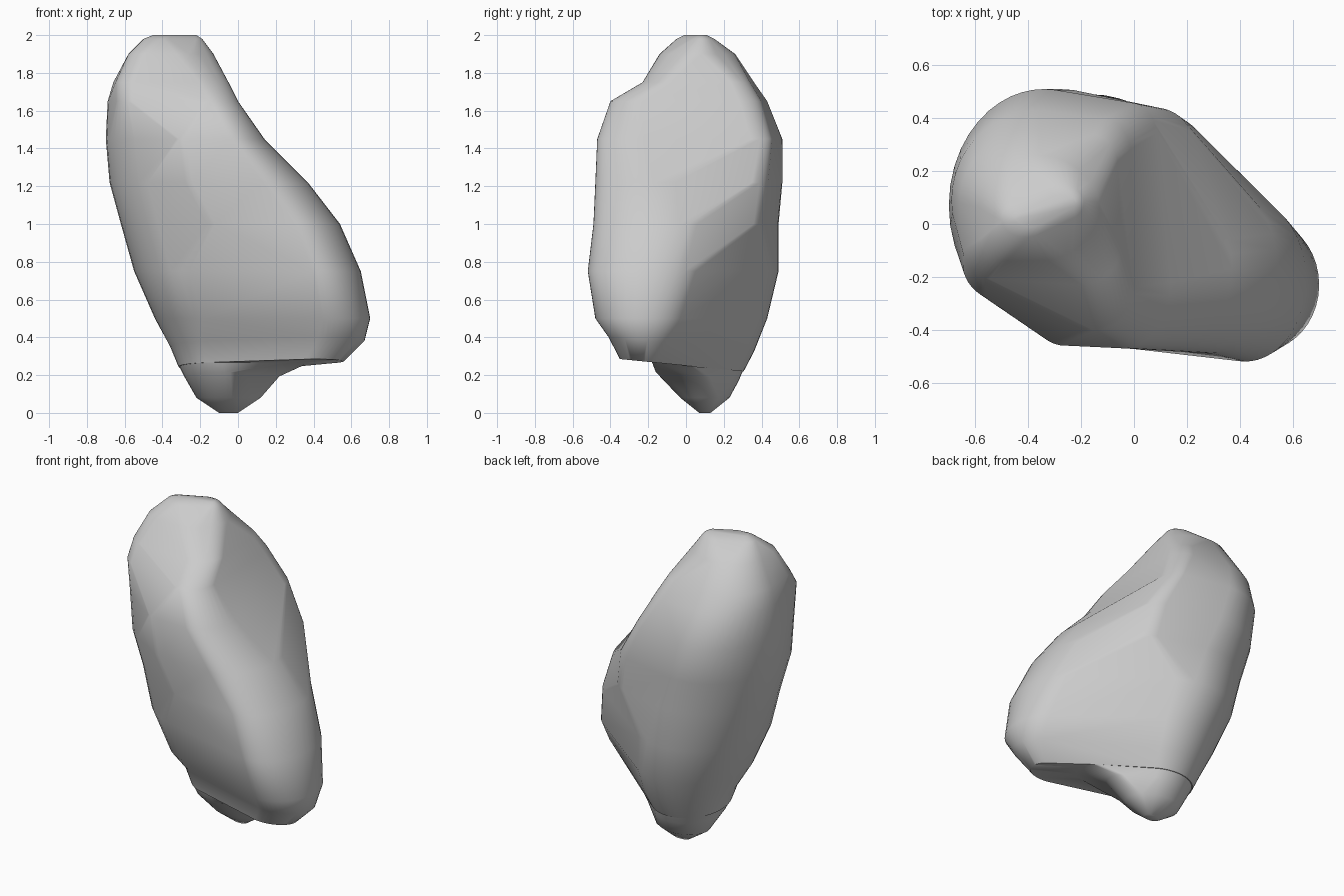
import bpy
import bmesh
import math
from mathutils import Vector

default_cube = bpy.data.objects.get("Cube")
if default_cube:
    bpy.data.objects.remove(default_cube, do_unlink=True)

SIDES = 44

# Each level: height, forward rise, then ovals as (centre x, centre y, radius x, radius y)
# Foot and arched underside of the bulge
FOOT = [
    (0.00, 0, (-.05, .10, .05, .03), (-.03, .10, .03, .03)),
    (0.08, 0, (-.06, .10, .16, .13), (.02, .10, .10, .10)),
    (0.20, .1, (-.07, .06, .215, .22), (.13, .05, .09, .10)),
    (0.25, .1, (-.08, .06, .23, .24), (.24, -.05, .11, .13)),
    (0.25, .1, (-.08, .06, .235, .245), (.41, -.23, .15, .12)),
]
# Main mass, side bulge, then rear shoulder and front swell
TRUNK = [
    (0.36, .10, (-.08, .07, .28, .29), (.48, -.23, .19, .18)),
    (0.50, 0, (-.10, .06, .34, .37), (.48, -.23, .22, .25)),
    (0.75, 0, (-.16, .06, .39, .43), (.42, -.21, .23, .31)),
    (1.00, 0, (-.20, .06, .42, .43), (.30, -.16, .24, .33),
     (.12, .26, .15, .15), (-.10, -.29, .16, .17)),
    (1.22, 0, (-.28, .06, .40, .45), (.13, -.17, .24, .31),
     (.08, .28, .15, .16), (-.22, -.32, .14, .14)),
    (1.45, 0, (-.34, .07, .36, .44), (-.04, -.22, .18, .25),
     (-.02, .32, .11, .14), (-.26, -.32, .13, .14)),
]
# Crown, with its rear shoulder and front corner
CROWN = [
    (1.65, 0, (-.36, .09, .33, .34), (-.14, -.24, .14, .16),
     (-.13, .26, .12, .14), (-.50, -.14, .15, .15)),
    (1.75, 0, (-.36, .08, .30, .28), (-.20, -.08, .15, .15),
     (-.17, .22, .11, .12), (-.53, -.08, .12, .13)),
    (1.90, 0, (-.36, .06, .22, .20), (-.25, .06, .12, .14), (-.48, -.04, .10, .10)),
    (1.98, 0, (-.41, .02, .09, .07), (-.28, .08, .09, .07)),
    (2.00, 0, (-.39, .02, .06, .03), (-.27, .08, .05, .03)),
]


def support(oval, direction):
    """Furthest point of an oval in a direction, with its distance."""
    cx, cy, rx, ry = oval
    length = math.hypot(rx * direction.x, ry * direction.y)
    point = Vector((cx + rx * rx * direction.x / length,
                    cy + ry * ry * direction.y / length))
    return point.dot(direction), point


def outline(ovals):
    """Closed hull around the ovals, one point for each facing direction."""
    points = []
    for i in range(SIDES):
        angle = math.tau * i / SIDES
        direction = Vector((math.cos(angle), math.sin(angle)))
        reach = [support(oval, direction) for oval in ovals]
        points.append(max(reach, key=lambda item: item[0])[1])
    return points


# Stone body: loft the outlines from the foot to the crown
bm = bmesh.new()
rings = []
for height, rise, *ovals in FOOT + TRUNK + CROWN:
    rings.append([bm.verts.new((p.x, p.y, height - rise * p.y))
                  for p in outline(ovals)])
for lower, upper in zip(rings, rings[1:]):
    for i in range(SIDES):
        j = (i + 1) % SIDES
        bm.faces.new((lower[i], lower[j], upper[j], upper[i]))
bm.faces.new(list(reversed(rings[0])))
bm.faces.new(rings[-1])
bmesh.ops.recalc_face_normals(bm, faces=bm.faces)

mesh = bpy.data.meshes.new("boulder")
bm.to_mesh(mesh)
bm.free()
boulder = bpy.data.objects.new("boulder", mesh)
bpy.context.collection.objects.link(boulder)

# Plain grey stone
stone = bpy.data.materials.new("stone_grey")
stone.use_nodes = True
colour = (0.6, 0.6, 0.6, 1)
stone.diffuse_color = colour
shader = stone.node_tree.nodes["Principled BSDF"]
shader.inputs["Base Color"].default_value = colour
shader.inputs["Roughness"].default_value = 0.9
mesh.materials.append(stone)

# Soft shading with the hard breaks kept
bpy.ops.object.select_all(action="DESELECT")
boulder.select_set(True)
bpy.context.view_layer.objects.active = boulder
bpy.ops.object.shade_smooth_by_angle(angle=math.radians(45))
